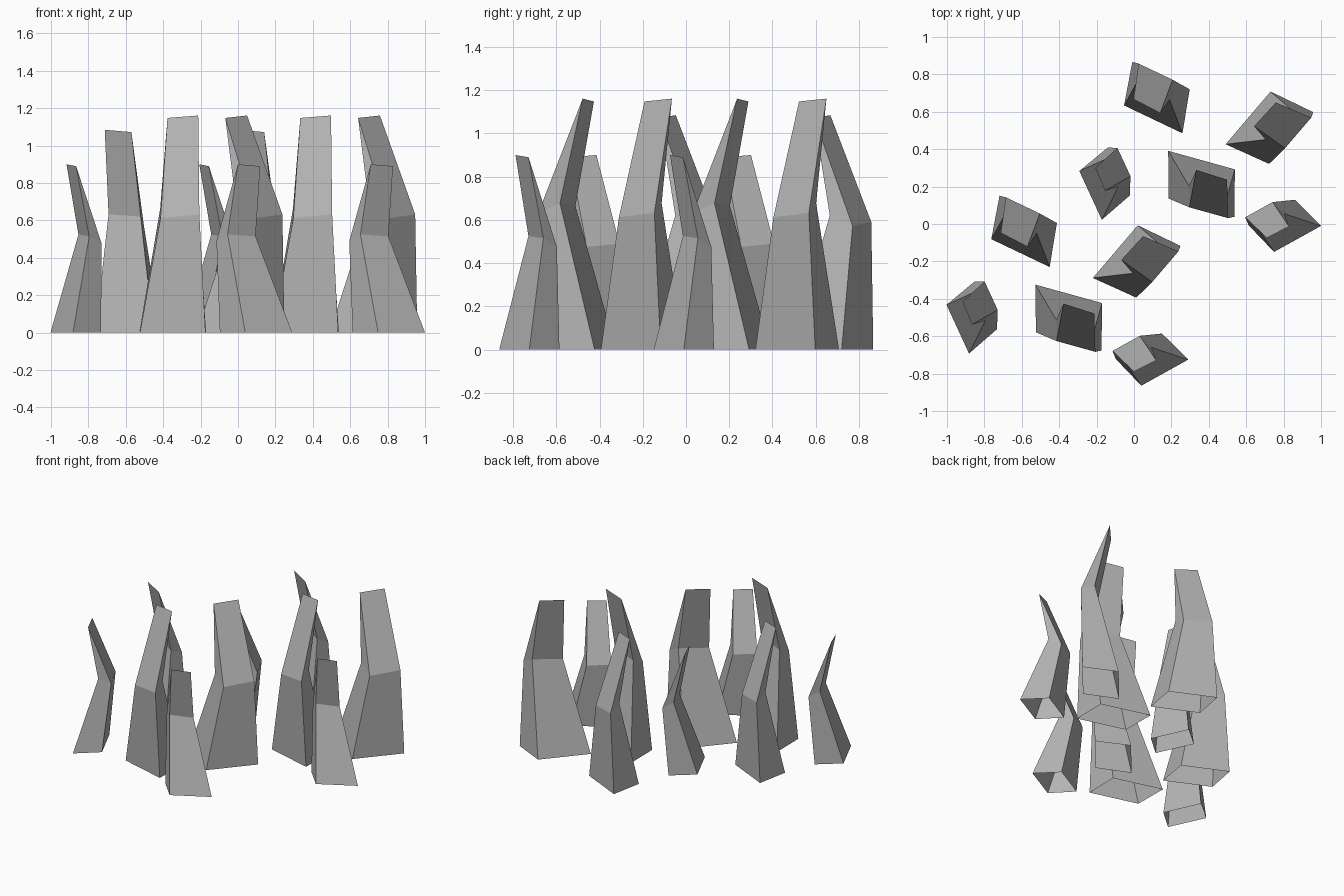
import bpy, bmesh, math
from mathutils import Vector, Matrix

if "Cube" in bpy.data.objects:
    bpy.data.objects.remove(bpy.data.objects["Cube"])

# Blade template (local x = width, y = depth): base ring, bent middle ring, sharp tip edge
BASE = [(-.14, -.10, 0), (.147, -.10, 0), (.092, .09, 0), (-.19, .09, 0)]
MID = [(-.139, .064, .525), (.025, .052, .515), (0, .137, .475), (-.167, .137, .49)]
TIP = [(-.12, -.015, .90), (.0135, -.02, .89)]

# Mid grey blades
grey = bpy.data.materials.new("blade_grey")
grey.diffuse_color = (.45, .45, .45, 1)
grey.use_nodes = True
grey.node_tree.nodes["Principled BSDF"].inputs["Base Color"].default_value = grey.diffuse_color


def add_blade(name, x, y, angle, size, lean_x, lean_y):
    """One open-bottomed blade, with its upper part shifted by the lean."""
    bm = bmesh.new()

    def ring(points, shift=(0, 0, 0)):
        return [bm.verts.new(Vector(p) * size + Vector(shift)) for p in points]

    lean = (lean_x, lean_y, 0)
    base, mid, tip = ring(BASE), ring(MID, lean), ring(TIP, lean)
    for i in range(4):
        j = (i + 1) % 4
        bm.faces.new((base[i], base[j], mid[j], mid[i]))
    bm.faces.new((mid[0], mid[1], tip[1], tip[0]))
    bm.faces.new((mid[1], mid[2], tip[1]))
    bm.faces.new((mid[2], mid[3], tip[0], tip[1]))
    bm.faces.new((mid[3], mid[0], tip[0]))
    bm.transform(Matrix.Translation((x, y, 0)) @ Matrix.Rotation(math.radians(angle), 4, 'Z'))
    mesh = bpy.data.meshes.new(name)
    bm.to_mesh(mesh)
    bm.free()
    mesh.materials.append(grey)
    bpy.context.collection.objects.link(bpy.data.objects.new(name, mesh))


# Five blades per clump: x, y, angle, size, lean x, lean y
BLADES = [
    (-.853, -.517, -65.2, 1.00, 0, 0),
    (-.559, -.045, -25.5, 1.205, .007, -.05),
    (-.379, -.499, 164.5, 1.29, 0, -.045),
    (.001, -.228, -130.5, 1.29, 0, -.05),
    (.113, -.709, 29.0, 1.00, -.018, 0),
]

# Two identical clumps, placed diagonally
for clump, (dx, dy) in (("front", (0, 0)), ("back", (.71, .715))):
    for n, (x, y, *shape) in enumerate(BLADES, 1):
        add_blade(f"{clump}_grass_blade_{n}", x + dx, y + dy, *shape)
